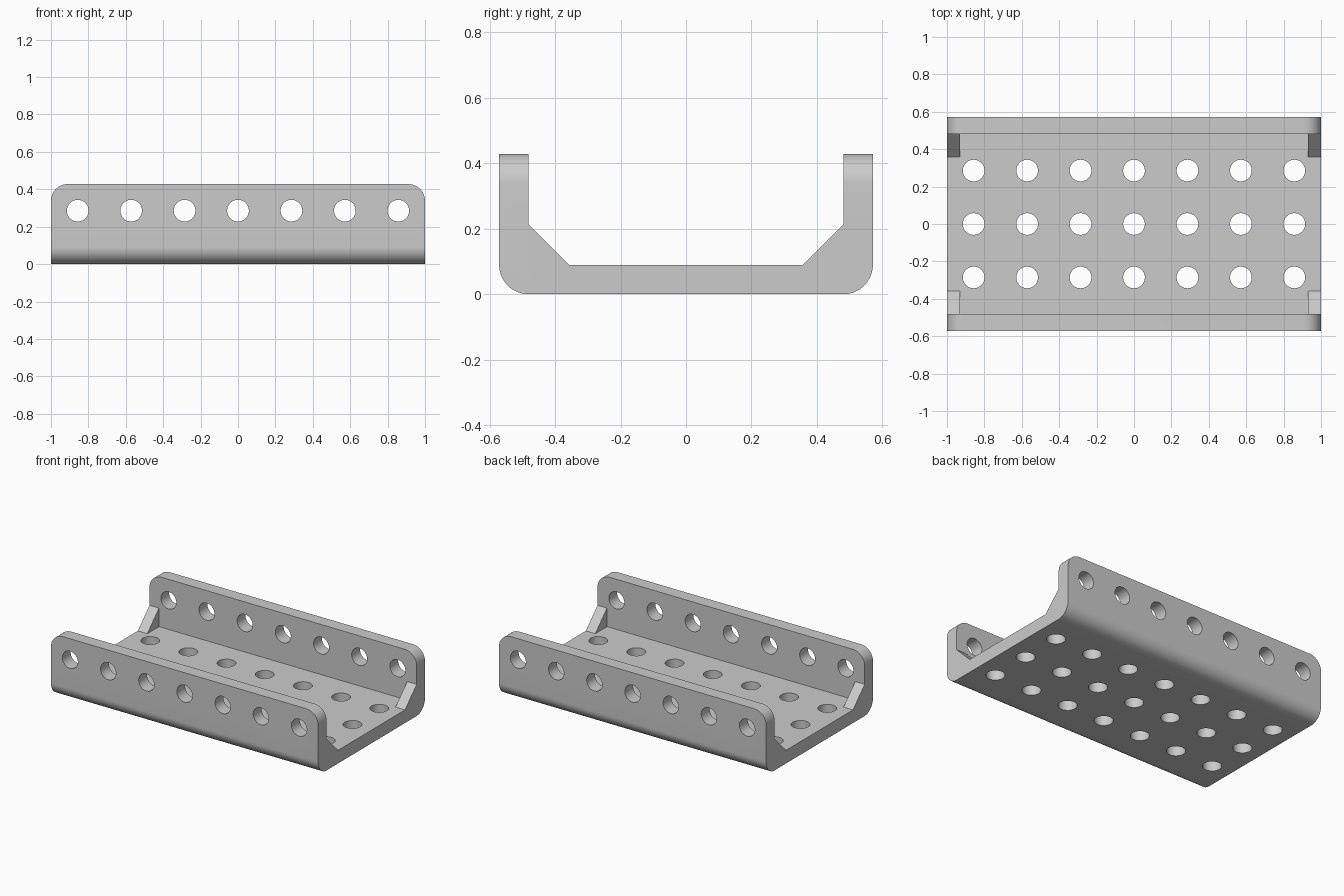
import bpy, bmesh, math
from mathutils import Vector, Matrix

cube = bpy.data.objects.get("Cube")
if cube:
    bpy.data.objects.remove(cube, do_unlink=True)

LENGTH, HALF_W, HEIGHT, WALL = 2.0, 0.571, 0.428, 0.089
PITCH, HOLE_R, CORNER_R = 2 / 7, 0.058, 0.09
GUSSET, GUSSET_T = 0.125, 0.071

metal = bpy.data.materials.new("light_grey_metal")
colour = (0.6, 0.6, 0.6, 1)
metal.diffuse_color = colour
metal.use_nodes = True
metal.node_tree.nodes["Principled BSDF"].inputs["Base Color"].default_value = colour


def prism(name, points, direction):
    """Extrude a closed 3D outline along a direction."""
    bm = bmesh.new()
    face = bm.faces.new([bm.verts.new(p) for p in points])
    ext = bmesh.ops.extrude_face_region(bm, geom=[face])
    moved = [v for v in ext["geom"] if isinstance(v, bmesh.types.BMVert)]
    bmesh.ops.translate(bm, verts=moved, vec=Vector(direction))
    bmesh.ops.recalc_face_normals(bm, faces=bm.faces)
    return to_object(name, bm)


def to_object(name, bm):
    mesh = bpy.data.meshes.new(name)
    bm.to_mesh(mesh)
    bm.free()
    mesh.materials.append(metal)
    obj = bpy.data.objects.new(name, mesh)
    bpy.context.collection.objects.link(obj)
    return obj


def arc(cx, cy, r, start, end, steps=16):
    angles = [math.radians(start + (end - start) * i / steps) for i in range(steps + 1)]
    return [(cx + r * math.cos(a), cy + r * math.sin(a)) for a in angles]


def cut(target, cutter, operation):
    """Apply a boolean, then discard the cutter."""
    mod = target.modifiers.new("cut", "BOOLEAN")
    mod.operation, mod.solver, mod.object = operation, "EXACT", cutter
    cutter.hide_render = True
    bpy.context.view_layer.objects.active = target
    bpy.ops.object.modifier_apply(modifier=mod.name)
    bpy.data.objects.remove(cutter, do_unlink=True)


# U-shaped channel section with rounded outer bends
inner = HALF_W - WALL
bend = HALF_W - CORNER_R
section = arc(-bend, CORNER_R, CORNER_R, 180, 270) + arc(bend, CORNER_R, CORNER_R, 270, 360)
section += [(HALF_W, HEIGHT), (inner, HEIGHT), (inner, WALL),
            (-inner, WALL), (-inner, HEIGHT), (-HALF_W, HEIGHT)]
channel = prism("channel", [(-LENGTH / 2, y, z) for y, z in section], (LENGTH, 0, 0))

# Round the upper end corners of both flanges
end = LENGTH / 2 - CORNER_R
top = HEIGHT - CORNER_R
outline = arc(end, top, CORNER_R, 0, 90) + arc(-end, top, CORNER_R, 90, 180)
outline += [(-LENGTH / 2, -0.1), (LENGTH / 2, -0.1)]
cut(channel, prism("flange_outline", [(x, -1, z) for x, z in outline], (0, 2, 0)), "INTERSECT")

# Holes: three rows through the base, one row through both flanges
bm = bmesh.new()


def drill(matrix, depth):
    bmesh.ops.create_cone(bm, cap_ends=True, segments=40, radius1=HOLE_R,
                          radius2=HOLE_R, depth=depth, matrix=matrix)


for i in range(-3, 4):
    for row in (-1, 0, 1):
        drill(Matrix.Translation((i * PITCH, row * PITCH, WALL / 2)), 0.15)
    for side in (-1, 1):
        drill(Matrix.Translation((i * PITCH, side * (HALF_W - WALL / 2), PITCH))
              @ Matrix.Rotation(math.pi / 2, 4, "X"), 0.15)
cut(channel, to_object("drills", bm), "DIFFERENCE")

# Triangular gussets in the four inner corners
parts = [channel]
for x_side, x_name in ((-1, "right"), (1, "left")):
    for y_side, y_name in ((-1, "front"), (1, "back")):
        tri = [(inner, WALL), (inner - GUSSET, WALL), (inner, WALL + GUSSET)]
        parts.append(prism(f"gusset_{y_name}_{x_name}",
                           [(x_side * LENGTH / 2, y_side * y, z) for y, z in tri],
                           (-x_side * GUSSET_T, 0, 0)))

# Smooth the bends and bores, keep the edges crisp
bpy.ops.object.select_all(action="DESELECT")
for part in parts:
    part.select_set(True)
bpy.context.view_layer.objects.active = channel
bpy.ops.object.shade_smooth_by_angle(angle=math.radians(30))
